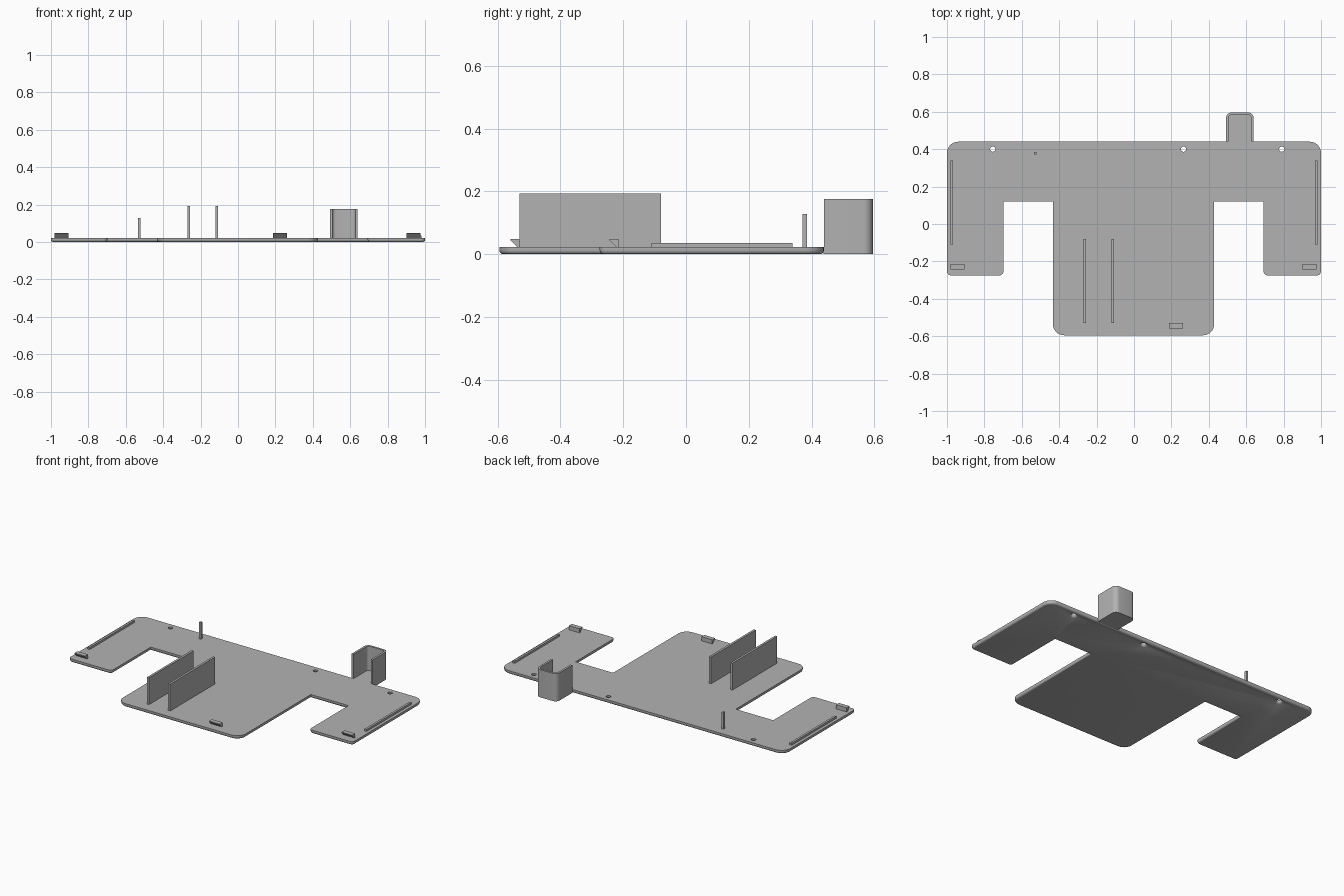
import bpy, bmesh, math
from mathutils import Vector

if "Cube" in bpy.data.objects:
    bpy.data.objects.remove(bpy.data.objects["Cube"], do_unlink=True)

grey = bpy.data.materials.new("plain grey")
grey.use_nodes = True
GREY = (0.45, 0.45, 0.45, 1)
grey.diffuse_color = GREY
grey.node_tree.nodes["Principled BSDF"].inputs["Base Color"].default_value = GREY

TOP = 0.022      # plate thickness
EDGE = 0.012     # rounding under the plate


def finish(bm, name):
    bmesh.ops.recalc_face_normals(bm, faces=bm.faces)
    mesh = bpy.data.meshes.new(name)
    bm.to_mesh(mesh)
    bm.free()
    mesh.materials.append(grey)
    obj = bpy.data.objects.new(name, mesh)
    bpy.context.collection.objects.link(obj)
    return obj


def rounded(corners, steps=6):
    """Outline from (x, y, radius) right-angled corners."""
    out = []
    for i, (x, y, r) in enumerate(corners):
        p = Vector((x, y))
        if not r:
            out.append(p)
            continue
        a = (Vector(corners[i - 1][:2]) - p).normalized()
        b = (Vector(corners[(i + 1) % len(corners)][:2]) - p).normalized()
        for k in range(steps + 1):
            t = math.pi / 2 * k / steps
            out.append(p + r * (a * (1 - math.sin(t)) + b * (1 - math.cos(t))))
    return out


def prism(name, outline, z0, z1, edge=0):
    bm = bmesh.new()
    base = bm.faces.new([bm.verts.new((p[0], p[1], z0)) for p in outline])
    rim = list(base.edges)
    new = bmesh.ops.extrude_face_region(bm, geom=[base], use_keep_orig=True)["geom"]
    bmesh.ops.translate(bm, vec=(0, 0, z1 - z0),
                        verts=[g for g in new if isinstance(g, bmesh.types.BMVert)])
    bmesh.ops.recalc_face_normals(bm, faces=bm.faces)
    if edge:
        bmesh.ops.bevel(bm, geom=rim, offset=edge, segments=3, profile=0.5,
                        affect='EDGES', clamp_overlap=False)
    return finish(bm, name)


def box(name, x0, x1, y0, y1, z0, z1):
    return prism(name, [(x0, y0), (x1, y0), (x1, y1), (x0, y1)], z0, z1)


def smooth(obj):
    bpy.ops.object.select_all(action='DESELECT')
    obj.select_set(True)
    bpy.context.view_layer.objects.active = obj
    bpy.ops.object.shade_smooth_by_angle(angle=math.radians(35))


# Base plate with two arms and a centre tongue
plate = prism("base_plate", rounded([
    (-1, 0.44, 0.06), (-1, -0.275, 0.022), (-0.698, -0.275, 0.022), (-0.698, 0.12, 0),
    (-0.434, 0.12, 0), (-0.434, -0.595, 0.06), (0.429, -0.595, 0.06), (0.429, 0.12, 0),
    (0.693, 0.12, 0), (0.693, -0.275, 0.022), (1, -0.275, 0.022), (1, 0.44, 0.06)]),
    0, TOP, EDGE)

# Screw holes, flared underneath
for x in (-0.755, 0.265, 0.79):
    bm = bmesh.new()
    rings = []
    for r, z in ((0.027, -0.01), (0.026, 0), (0.018, 0.005), (0.014, EDGE), (0.014, 0.05)):
        rings.append([bm.verts.new((x + r * math.cos(a), 0.4 + r * math.sin(a), z))
                      for a in (math.tau * k / 24 for k in range(24))])
    for low, high in zip(rings, rings[1:]):
        for k in range(24):
            bm.faces.new((low[k - 1], low[k], high[k], high[k - 1]))
    bm.faces.new(rings[0])
    bm.faces.new(rings[-1])
    cutter = finish(bm, "hole_cutter")
    cutter.hide_render = True
    mod = plate.modifiers.new("hole", 'BOOLEAN')
    mod.operation, mod.solver, mod.object = 'DIFFERENCE', 'EXACT', cutter
    bpy.context.view_layer.objects.active = plate
    bpy.ops.object.modifier_apply(modifier=mod.name)
    bpy.data.objects.remove(cutter, do_unlink=True)
smooth(plate)

# Holder at the back: three walls and a floor, open to the front
L, R, F, B, W = 0.492, 0.64, 0.44, 0.596, 0.013
smooth(prism("holder_wall", rounded([
    (L, F, 0), (L, B, 0.03), (R, B, 0.03), (R, F, 0),
    (R - W, F, 0), (R - W, B - W, 0.017), (L + W, B - W, 0.017), (L + W, F, 0)]), 0, 0.176))
smooth(prism("holder_floor", rounded([
    (L + 0.001, F - 0.002, 0), (L + 0.001, B - 0.001, 0.03),
    (R - 0.001, B - 0.001, 0.03), (R - 0.001, F - 0.002, 0)]), 0, TOP - 0.001))

# Upright fins on the tongue
for name, x in (("right_fin", -0.27), ("left_fin", -0.12)):
    box(name, x, x + 0.014, -0.53, -0.08, TOP - 0.005, 0.193)

# Low rails along the outer arms
for name, s in (("right_rail", -1), ("left_rail", 1)):
    box(name, min(s * 0.967, s * 0.981), max(s * 0.967, s * 0.981),
        -0.11, 0.34, TOP - 0.005, 0.035)

# Thin post near the back edge
box("post", -0.535, -0.521, 0.372, 0.386, TOP - 0.005, 0.128)

# Wedge clips overhanging towards the front
for name, x, y in (("right_clip", -0.98, -0.215), ("left_clip", 0.9, -0.215),
                   ("centre_clip", 0.187, -0.53)):
    bm = bmesh.new()
    ends = [[bm.verts.new((px, y + dy, z)) for dy, z in
             ((0, TOP - 0.002), (0, 0.048), (-0.029, 0.048), (-0.029, 0.044), (-0.005, TOP - 0.002))]
            for px in (x, x + 0.075)]
    for end in ends:
        bm.faces.new(end)
    for k in range(5):
        bm.faces.new((ends[0][k - 1], ends[0][k], ends[1][k], ends[1][k - 1]))
    finish(bm, name)
